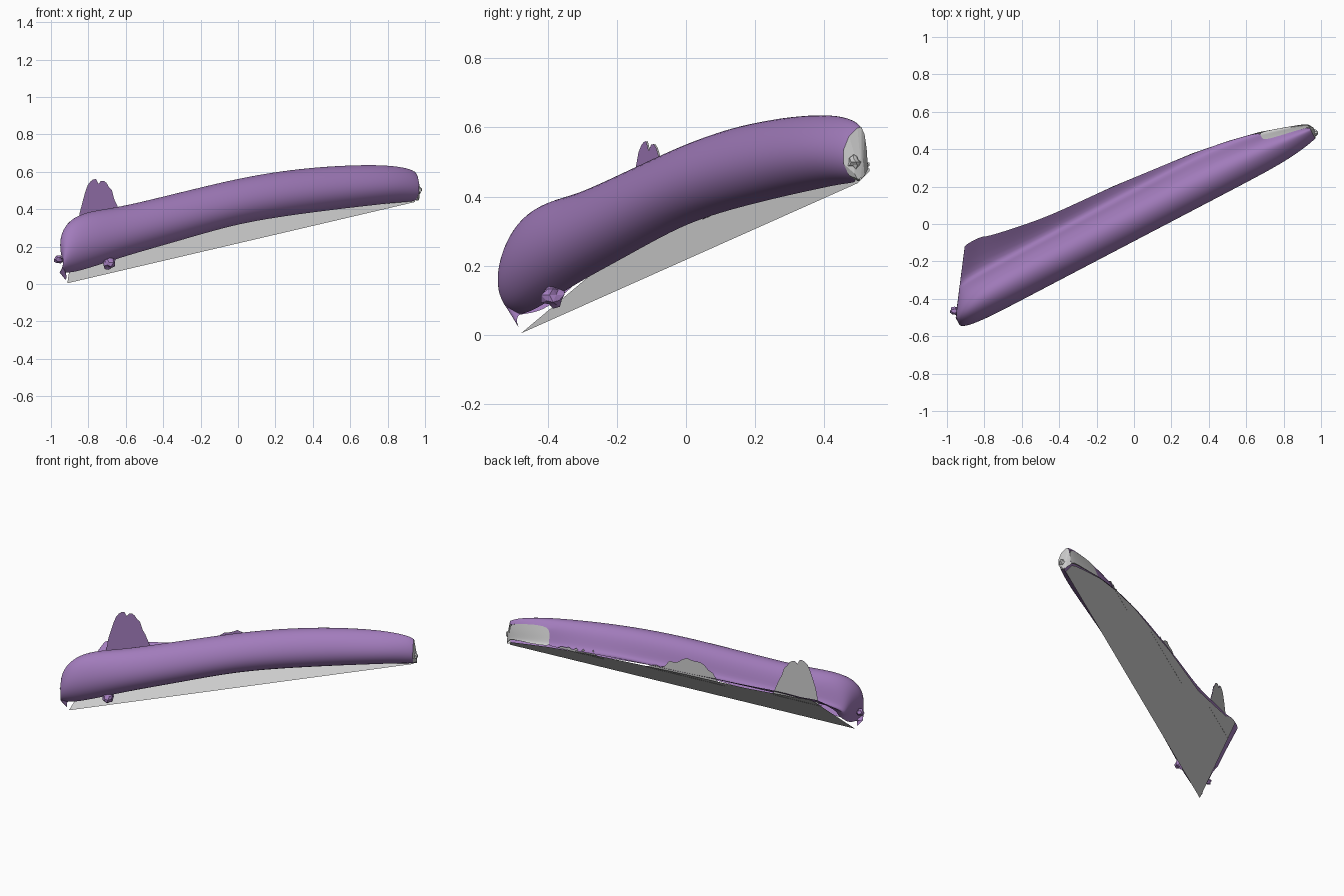
import bpy, bmesh, math, random
from mathutils import Vector

if "Cube" in bpy.data.objects:
    bpy.data.objects.remove(bpy.data.objects["Cube"])

random.seed(4)
U = Vector((0.886, 0.464, 0))      # along the bar
V = Vector((-0.464, 0.886, 0))     # across the bar, front to back

purple = bpy.data.materials.new("purple")
purple.diffuse_color = (0.36, 0.2, 0.5, 1)
purple.use_nodes = True
purple.node_tree.nodes["Principled BSDF"].inputs["Base Color"].default_value = purple.diffuse_color


def plane_z(s, v):
    # tilted plane of the underside
    return 0.22 + 0.207 * s + 0.87 * v


def place(s, v, z):
    p = U * s + V * v
    p.z = z
    return p


def shear(s, v):
    # slanted left end
    return s + 0.7 * max(0, v) * min(1, max(0, (-0.7 - s) / 0.3))


def add_object(name, bm, mat=None):
    me = bpy.data.meshes.new(name)
    bm.to_mesh(me)
    bm.free()
    if mat:
        me.materials.append(mat)
    ob = bpy.data.objects.new(name, me)
    bpy.context.collection.objects.link(ob)
    return ob


def make(name, grid, keep=None, mat=None, subsurf=0):
    bm = bmesh.new()
    vs = [[bm.verts.new(p) for p in row] for row in grid]
    for i in range(len(grid) - 1):
        for j in range(len(grid[0]) - 1):
            if keep is None or keep(i, j):
                f = bm.faces.new((vs[i][j], vs[i + 1][j], vs[i + 1][j + 1], vs[i][j + 1]))
                f.smooth = subsurf > 0
    bmesh.ops.delete(bm, geom=[v for v in bm.verts if not v.link_faces], context='VERTS')
    ob = add_object(name, bm, mat)
    if subsurf:
        mod = ob.modifiers.new("smooth", 'SUBSURF')
        mod.levels = mod.render_levels = subsurf


# stations: position, lower front edge, crest height, back width, front bulge scale
stations = [
    (-1.04, 0.02, 0.06, 0.30, 0.1), (-1.085, 0.07, 0.19, 0.31, 0.45), (-1.07, 0.06, 0.29, 0.32, 0.75),
    (-1.00, 0.06, 0.36, 0.32, 0.93), (-0.88, 0.09, 0.392, 0.315, 1), (-0.73, 0.135, 0.408, 0.30, 1),
    (-0.56, 0.18, 0.44, 0.275, 1), (-0.40, 0.22, 0.475, 0.25, 1), (-0.2, 0.272, 0.518, 0.24, 1),
    (0.0, 0.32, 0.56, 0.23, 1), (0.22, 0.355, 0.597, 0.21, 1), (0.45, 0.383, 0.622, 0.19, 1),
    (0.65, 0.405, 0.634, 0.16, 1), (0.82, 0.422, 0.638, 0.125, 0.98), (0.95, 0.435, 0.632, 0.085, 0.85),
    (1.04, 0.44, 0.617, 0.055, 0.65), (1.07, 0.445, 0.60, 0.04, 0.55)]

# section across the bar: offset, fraction of height
profile = [(0.0, 0.0), (-0.05, 0.1), (-0.083, 0.32), (-0.083, 0.58), (-0.05, 0.84),
           (0.0, 0.99), (0.055, 1.01), (0.105, 0.87), (0.135, 0.6)]

shell = []
for n, (s, lo, hi, w, kf) in enumerate(stations):
    k = min(1, w / 0.18)
    row = []
    for v, f in profile:
        v *= k if v > 0 else kf
        z = lo + f * (hi - lo)
        sv = shear(s, v)
        if n < 4 and v > 0:       # rounded end stays above the underside
            z = max(z, plane_z(sv, v) + 0.005)
        row.append(place(sv, v, z))
    g = 0.155 * k
    sg, sw = shear(s, g), shear(s, w)
    groove = plane_z(sg, g) + 0.035 * k
    row.append(place(sg, g, groove if n < 4 else min(groove, row[-1].z)))
    row.append(place(sw, w, plane_z(sw, w) + random.uniform(0.0, 0.02)))
    shell.append(row)


def is_grey(i, j):
    return stations[i][0] > 0.8 and j >= 7


make("curved_cover", shell, lambda i, j: not is_grey(i, j), purple, 2)
make("end_back_patch", shell, is_grey, None, 2)

# flat grey sheet closing the underside
sheet = []
for s, lo, hi, w, kf in stations[2:]:
    s0 = max(s, -1.03)
    row = []
    for t in (0, 0.5, 1):
        v = w * t
        sv = shear(s0, v)
        row.append(place(sv, v, plane_z(sv, v) - 0.003))
    sheet.append(row)
make("underside_sheet", sheet)

# grey cap over the right end, running out to a point at the bottom
end = shell[-1]
tip = place(1.09, 0.0, 0.447)
make("right_end_cap", [end, [p.lerp(tip, 0.6) + U * 0.005 for p in end],
                       [tip + (p - tip) * 0.05 for p in end]])


# ragged flaps standing up at the back: purple in front, grey behind
def flap(name, s0, half, v, top, power, n=16):
    front, back = [], []
    for i in range(n + 1):
        t = 2 * i / n - 1
        base = plane_z(s0 + half * t, v)
        h = (top - base) * (1 - abs(t) ** power) + random.uniform(-0.015, 0.02)
        ends = [place(s0 + half * t, v, base),
                place(s0 + half * t * 0.85, v, base + max(h, 0.01))]
        front.append(ends)
        back.append([p + V * 0.005 for p in ends])
    make(name + "_front", front, None, purple)
    make(name + "_back", back)


flap("left_flap", -0.71, 0.15, 0.25, 0.545, 3.5)
flap("middle_flap", -0.03, 0.25, 0.195, 0.50, 1.5)
flap("right_flap", 0.62, 0.14, 0.15, 0.50, 2)


# small ragged lumps and thorns at the edges
def lump(name, loc, r, mat=None):
    bm = bmesh.new()
    bmesh.ops.create_icosphere(bm, subdivisions=2, radius=r)
    for v in bm.verts:
        v.co = v.co * random.uniform(0.75, 1.2) + Vector(loc)
    add_object(name, bm, mat)


lump("lower_edge_lump", (-0.69, -0.385, 0.115), 0.036, purple)
lump("left_tip_lump", (-0.96, -0.465, 0.13), 0.022, purple)
lump("right_tip_lump", (0.962, 0.485, 0.50), 0.02)
